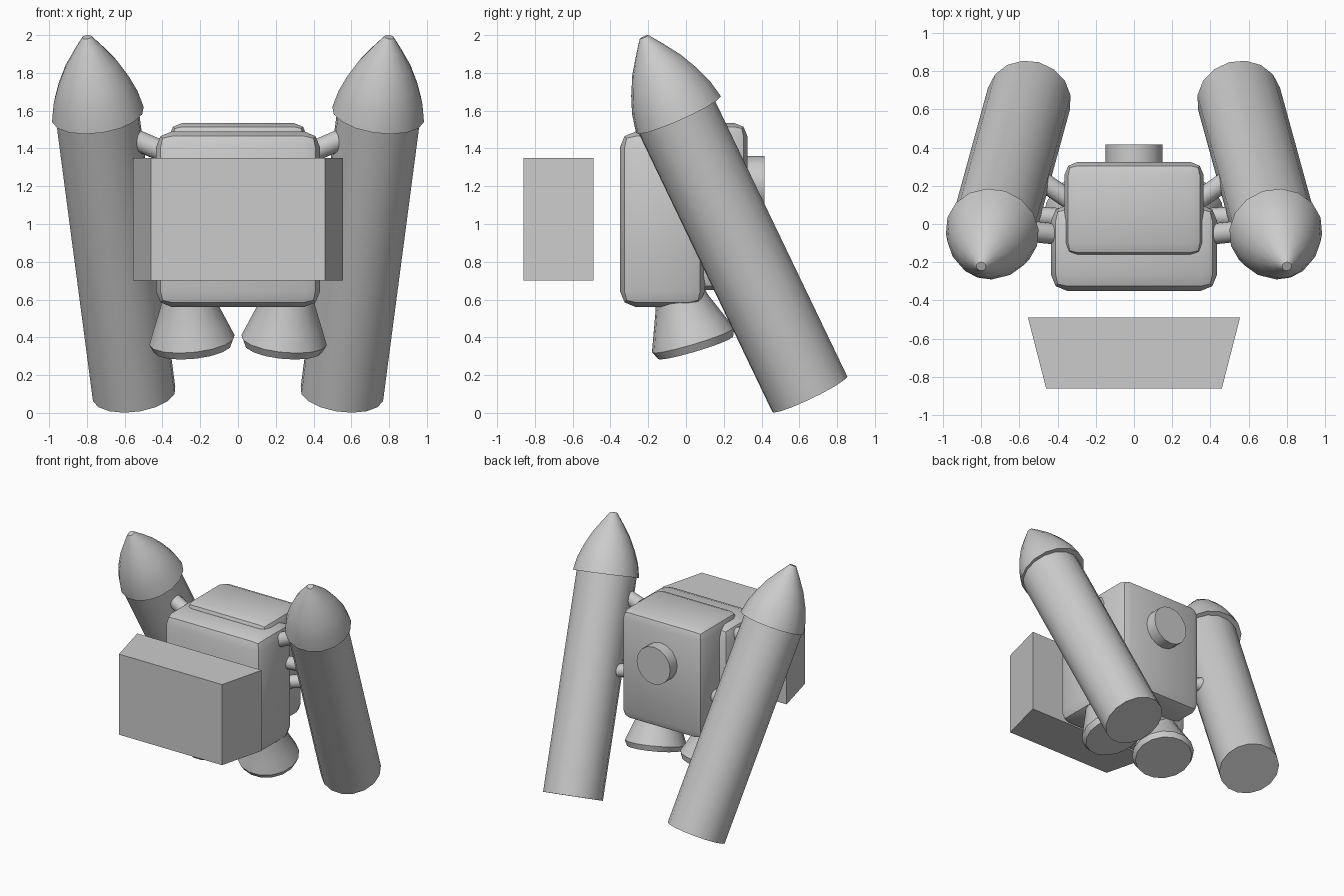
import bpy, bmesh, math
from mathutils import Vector

if "Cube" in bpy.data.objects:
    bpy.data.objects.remove(bpy.data.objects["Cube"], do_unlink=True)

grey = bpy.data.materials.new("light_grey")
grey.use_nodes = True
grey.diffuse_color = (0.6, 0.6, 0.6, 1)
grey.node_tree.nodes["Principled BSDF"].inputs["Base Color"].default_value = (0.6, 0.6, 0.6, 1)


def finish(name, bm, smooth=True):
    bmesh.ops.recalc_face_normals(bm, faces=bm.faces)
    mesh = bpy.data.meshes.new(name)
    bm.to_mesh(mesh)
    bm.free()
    mesh.materials.append(grey)
    obj = bpy.data.objects.new(name, mesh)
    bpy.context.collection.objects.link(obj)
    if smooth:
        bpy.ops.object.select_all(action='DESELECT')
        obj.select_set(True)
        bpy.context.view_layer.objects.active = obj
        bpy.ops.object.shade_smooth_by_angle(angle=math.radians(40))
    return obj


def lathe(name, start, end, profile, sides=16):
    """Closed turned solid; profile is (fraction along axis, radius)."""
    start, end = Vector(start), Vector(end)
    turn = (end - start).to_track_quat('Z', 'Y')
    bm = bmesh.new()
    rings = []
    for f, r in profile:
        centre = start.lerp(end, f)
        angles = [math.tau * i / sides for i in range(sides)]
        rings.append([bm.verts.new(centre + turn @ Vector((r * math.cos(a), r * math.sin(a), 0)))
                      for a in angles])
    for low, high in zip(rings, rings[1:]):
        for i in range(sides):
            j = (i + 1) % sides
            bm.faces.new((low[i], low[j], high[j], high[i]))
    bm.faces.new(rings[0])
    bm.faces.new(rings[-1])
    return finish(name, bm)


def rod(name, start, end, radius, sides=16):
    return lathe(name, start, end, [(0, radius), (1, radius)], sides)


def rounded_box(name, low, high, width):
    low, high = Vector(low), Vector(high)
    bm = bmesh.new()
    bmesh.ops.create_cube(bm, size=1)
    for v in bm.verts:
        v.co = (low + high) / 2 + v.co * (high - low)
    bmesh.ops.bevel(bm, geom=bm.edges[:], offset=width, segments=2,
                    profile=0.5, affect='EDGES')
    return finish(name, bm)


# Central pack
rounded_box("front_body", (-0.435, -0.35, 0.56), (0.435, 0.10, 1.49), 0.085)
rounded_box("rear_body", (-0.365, -0.17, 0.65), (0.365, 0.325, 1.535), 0.07)
rod("rear_knob", (0, 0.25, 1.21), (0, 0.415, 1.21), 0.15)

# Separate tapered block in front
bm = bmesh.new()
bmesh.ops.create_cube(bm, size=1)
for v in bm.verts:
    front = v.co.y < 0
    v.co = (math.copysign(0.46 if front else 0.555, v.co.x),
            -0.86 if front else -0.49,
            0.70 if v.co.z < 0 else 1.35)
finish("front_block", bm, smooth=False)

# Boosters, struts and nozzles on both sides
for side, s in (("left", 1), ("right", -1)):
    rod(side + "_booster_tube", (0.55 * s, 0.655, 0.10), (0.745 * s, -0.055, 1.58), 0.222)
    lathe(side + "_booster_nose", (0.742 * s, -0.04, 1.58), (0.80 * s, -0.222, 1.99),
          [(0, 0.246), (0.22, 0.225), (0.42, 0.19), (0.64, 0.14), (0.85, 0.075), (1, 0.025)])
    rod(side + "_upper_strut", (0.34 * s, -0.06, 1.36), (0.62 * s, -0.03, 1.48), 0.055)
    rod(side + "_middle_strut", (0.34 * s, 0.03, 1.17), (0.62 * s, 0.05, 1.19), 0.05)
    rod(side + "_lower_strut", (0.30 * s, 0.10, 0.96), (0.56 * s, 0.28, 0.98), 0.05)
    lathe(side + "_nozzle", (0.24 * s, 0.05, 0.345), (0.28 * s, -0.07, 0.745),
          [(0, 0.208), (0.1, 0.228), (0.3, 0.195), (0.6, 0.145), (1, 0.11)])
